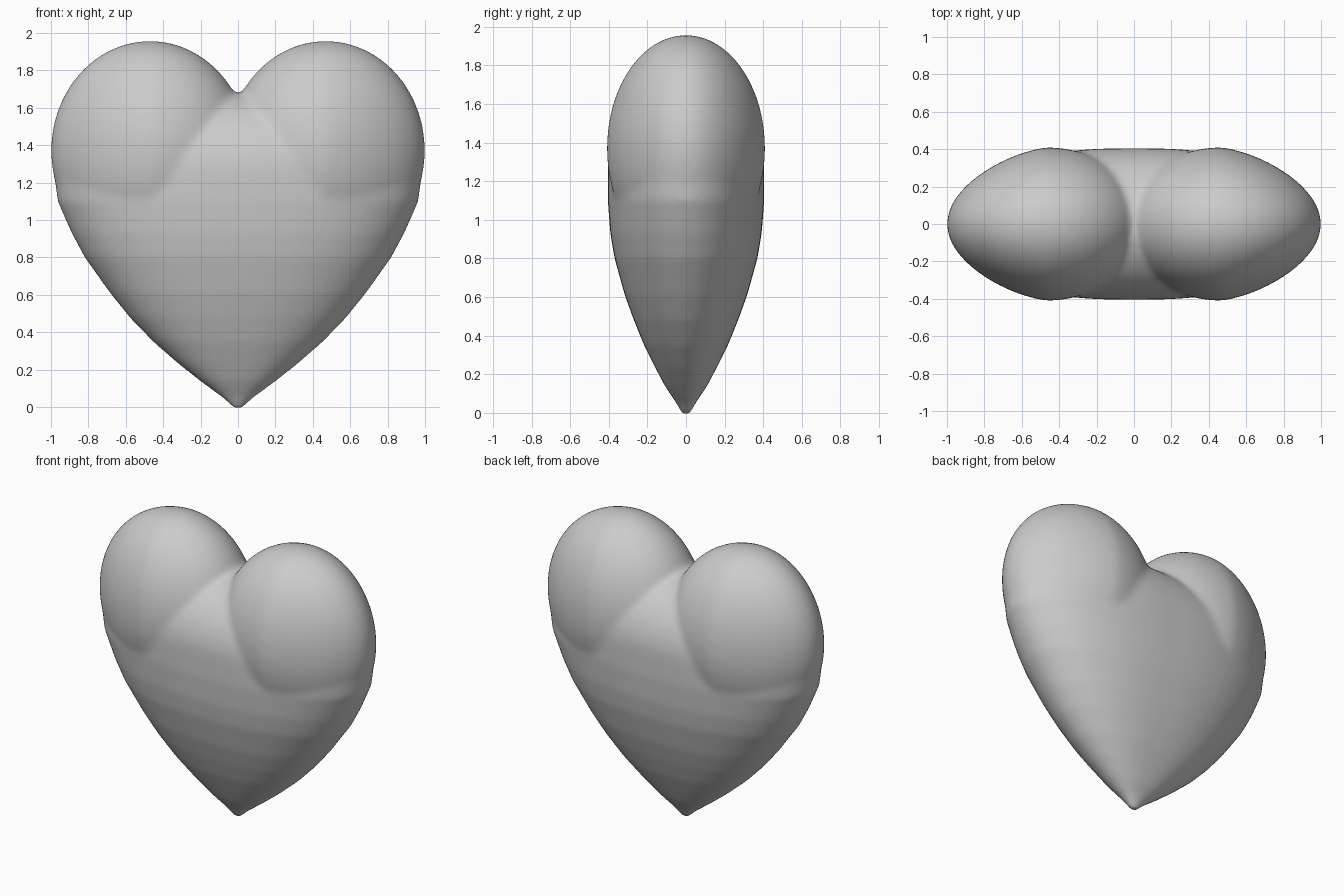
import bpy, bmesh, math

if "Cube" in bpy.data.objects:
    bpy.data.objects.remove(bpy.data.objects["Cube"])

SEGMENTS = 64
CAP_Z, CAP_HEIGHT = 1.25, 0.43

# Tapering body: height, half width, half depth
ROWS = [(-0.012, 0.02, 0.02), (0.05, 0.085, 0.05), (0.14, 0.205, 0.11),
        (0.24, 0.33, 0.162), (0.35, 0.455, 0.217), (0.48, 0.58, 0.27),
        (0.61, 0.685, 0.317), (0.8, 0.82, 0.37), (0.93, 0.89, 0.392),
        (1.1, 0.965, 0.405), (CAP_Z, 0.985, 0.405)]


def add_body(bm):
    """Flattened cone with a domed top that forms the floor of the notch."""
    rows = list(ROWS)
    for i in range(1, 12):
        a = math.pi / 2 * i / 12
        rows.append((CAP_Z + CAP_HEIGHT * math.sin(a),
                     0.985 * math.cos(a), 0.405 * math.cos(a)))
    rings = []
    for z, width, depth in rows:
        ring = []
        for k in range(SEGMENTS):
            a = 2 * math.pi * k / SEGMENTS
            q = math.cos(a)
            y = math.copysign(math.sqrt(max(0, 1 - abs(q) ** 2.5)), math.sin(a))
            ring.append(bm.verts.new((width * q, depth * y, z)))
        rings.append(ring)
    for low, high in zip(rings, rings[1:]):
        for k in range(SEGMENTS):
            m = (k + 1) % SEGMENTS
            bm.faces.new((low[k], low[m], high[m], high[k]))
    bm.faces.new(rings[0][::-1])
    bm.faces.new(rings[-1])


def add_lobe(bm, side):
    """Rounded lobe, a little thinner towards its outer edge."""
    ball = bmesh.ops.create_uvsphere(bm, u_segments=SEGMENTS, v_segments=40, radius=1)
    for v in ball["verts"]:
        x, y, z = v.co
        thin = 1 - 0.2 * max(0, x * side)
        v.co = (side * 0.47 + 0.53 * x, 0.41 * y * thin, 1.37 + 0.587 * z)


# Heart: body and both lobes
bm = bmesh.new()
add_body(bm)
for side in (-1, 1):
    add_lobe(bm, side)
bmesh.ops.recalc_face_normals(bm, faces=bm.faces)
mesh = bpy.data.meshes.new("heart")
bm.to_mesh(mesh)
bm.free()
heart = bpy.data.objects.new("heart", mesh)
bpy.context.collection.objects.link(heart)

# Fuse the parts into one skin and soften the seams
fuse = heart.modifiers.new("fuse", "REMESH")
fuse.mode = "VOXEL"
fuse.voxel_size = 0.02
fuse.use_smooth_shade = True
soften = heart.modifiers.new("soften", "SMOOTH")
soften.factor = 0.5
soften.iterations = 8

# Plain grey surface
grey = bpy.data.materials.new("light grey")
grey.use_nodes = True
colour = (0.6, 0.6, 0.6, 1)
grey.diffuse_color = colour
grey.node_tree.nodes["Principled BSDF"].inputs["Base Color"].default_value = colour
mesh.materials.append(grey)
